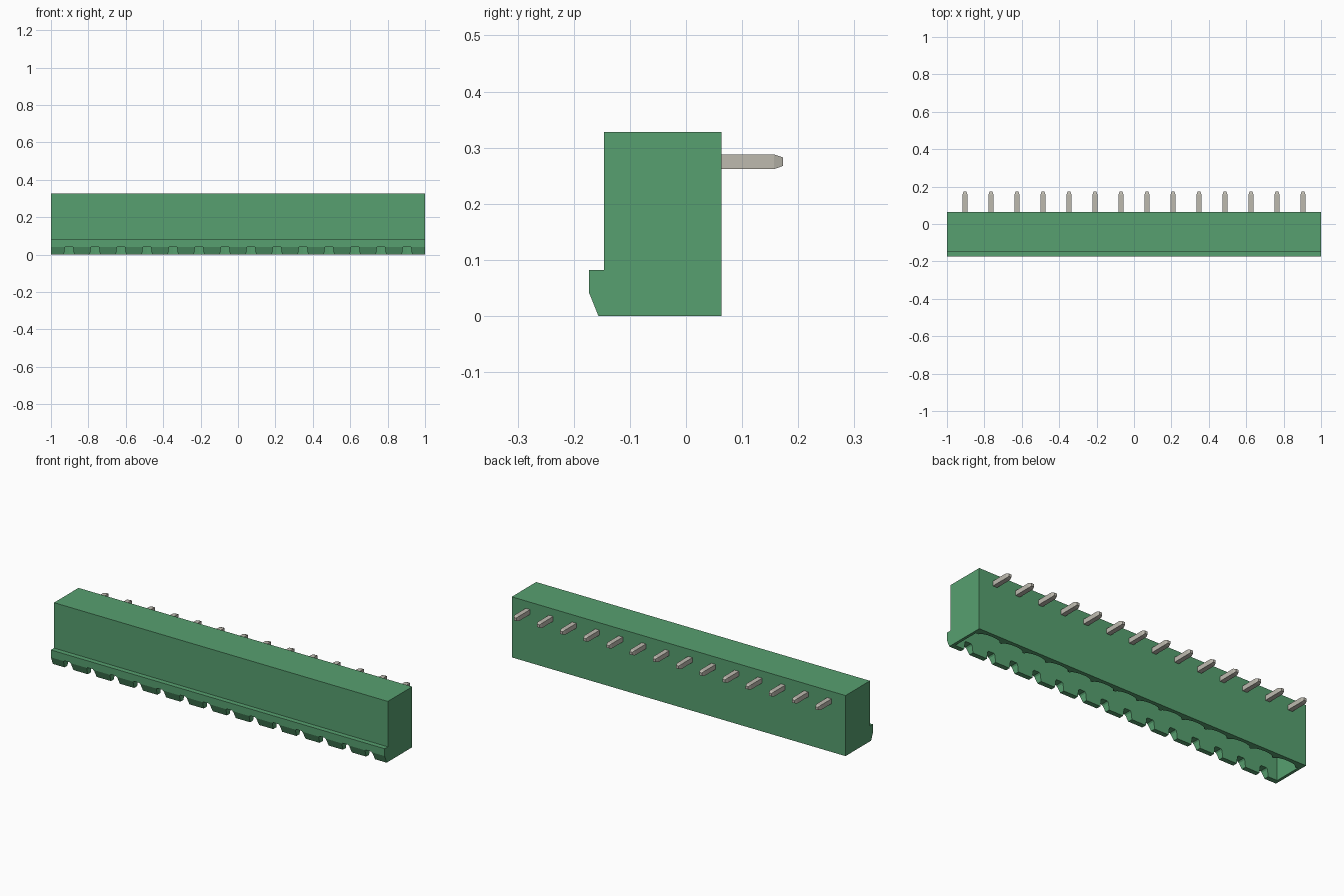
import bpy, bmesh, math
from mathutils import Vector

cube = bpy.data.objects.get("Cube")
if cube:
    bpy.data.objects.remove(cube, do_unlink=True)

POLES, PITCH = 14, 0.139
CENTRES = [(i - (POLES - 1) / 2) * PITCH for i in range(POLES)]
BACK = 0.063


def material(name, rgb):
    mat = bpy.data.materials.new(name)
    mat.use_nodes = True
    mat.diffuse_color = (*rgb, 1)
    mat.node_tree.nodes["Principled BSDF"].inputs["Base Color"].default_value = (*rgb, 1)
    return mat


green = material("green plastic", (0.095, 0.35, 0.16))
metal = material("tinned metal", (0.51, 0.49, 0.43))


def prism(bm, points, offset):
    """Extrude a flat outline along an offset."""
    face = bm.faces.new([bm.verts.new(p) for p in points])
    grown = bmesh.ops.extrude_face_region(bm, geom=[face])["geom"]
    verts = [v for v in grown if isinstance(v, bmesh.types.BMVert)]
    bmesh.ops.translate(bm, verts=verts, vec=Vector(offset))
    return verts


def finish(bm, name, mat):
    bmesh.ops.recalc_face_normals(bm, faces=bm.faces)
    mesh = bpy.data.meshes.new(name)
    bm.to_mesh(mesh)
    bm.free()
    mesh.materials.append(mat)
    obj = bpy.data.objects.new(name, mesh)
    bpy.context.collection.objects.link(obj)
    return obj


def cut(target, cutter):
    mod = target.modifiers.new("cut", "BOOLEAN")
    mod.operation, mod.solver, mod.object = "DIFFERENCE", "EXACT", cutter
    bpy.context.view_layer.objects.active = target
    bpy.ops.object.modifier_apply(modifier=mod.name)
    bpy.data.objects.remove(cutter, do_unlink=True)


# Housing with the latching lip along its lower front edge
profile = [(-0.156, 0), (BACK, 0), (BACK, 0.328), (-0.146, 0.328),
           (-0.146, 0.082), (-0.173, 0.082), (-0.173, 0.042)]
bm = bmesh.new()
prism(bm, [(-1, y, z) for y, z in profile], (2, 0, 0))
housing = finish(bm, "housing", green)

# Socket open at the bottom, its rear wall scalloped at each pole
outline = [(0.985, -0.13), (-0.985, -0.13), (-0.985, 0.02)]
for cx in CENTRES:
    for k in range(9):
        a = math.pi * (1 - k / 8)
        outline.append((cx + 0.064 * math.cos(a), 0.02 + 0.023 * math.sin(a)))
outline.append((0.985, 0.02))
bm = bmesh.new()
prism(bm, [(x, y, -0.02) for x, y in outline], (0, 0, 0.26))
cut(housing, finish(bm, "socket_cutter", green))

# Keying notches through the lip
bm = bmesh.new()
notch = [(-0.028, -0.01), (-0.022, 0.038), (-0.016, 0.045),
         (0.016, 0.045), (0.022, 0.038), (0.028, -0.01)]
for cx in CENTRES:
    prism(bm, [(cx + x, -0.2, z) for x, z in notch], (0, 0.09, 0))
cut(housing, finish(bm, "notch_cutter", green))


# Square pins with tapered tips
def pin(name, start, direction, length):
    start, d = Vector(start), Vector(direction)
    u = Vector((1, 0, 0))
    w = d.cross(u)
    h = 0.013
    corners = [start + u * a * h + w * b * h
               for a, b in ((-1, -1), (1, -1), (1, 1), (-1, 1))]
    bm = bmesh.new()
    prism(bm, corners, d * (length - 0.016))
    tip = max(bm.faces, key=lambda f: f.calc_center_median().dot(d))
    centre = tip.calc_center_median()
    grown = bmesh.ops.extrude_face_region(bm, geom=[tip])["geom"]
    bmesh.ops.delete(bm, geom=[tip], context="FACES")
    for v in grown:
        if isinstance(v, bmesh.types.BMVert):
            v.co = centre + (v.co - centre) * 0.58 + d * 0.016
    finish(bm, name, metal)


for i, cx in enumerate(CENTRES, 1):
    pin(f"solder_pin_{i}", (cx, BACK - 0.01, 0.275), (0, 1, 0), 0.12)
    pin(f"contact_pin_{i}", (cx, -0.045, 0.25), (0, 0, -1), 0.19)
